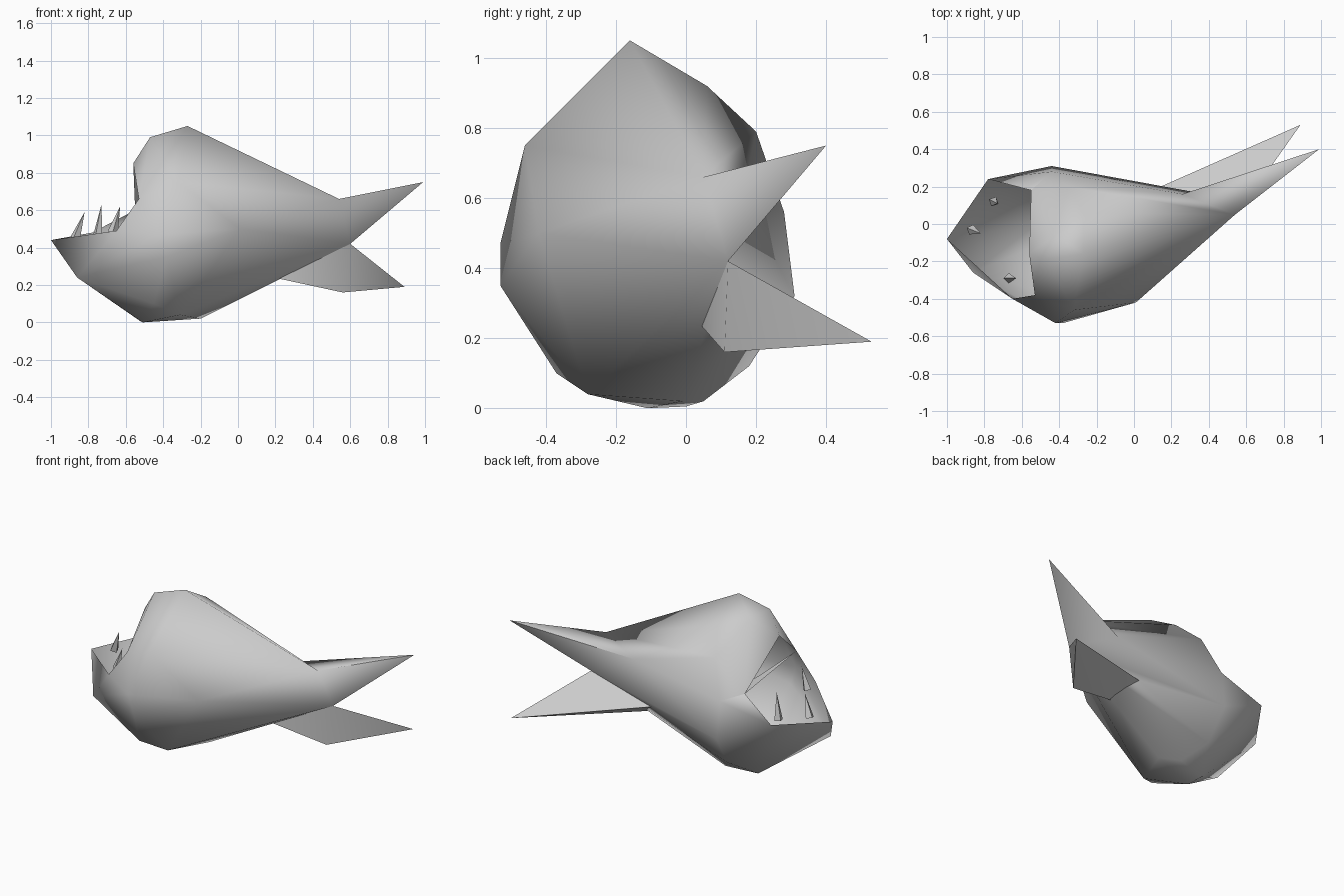
import bpy
import bmesh
import math
from mathutils import Vector

default_cube = bpy.data.objects.get("Cube")
if default_cube:
    bpy.data.objects.remove(default_cube, do_unlink=True)


def make_material(name, value):
    material = bpy.data.materials.new(name)
    material.use_nodes = True
    colour = (value, value, value, 1)
    material.diffuse_color = colour
    shader = material.node_tree.nodes.get("Principled BSDF")
    shader.inputs["Base Color"].default_value = colour
    shader.inputs["Roughness"].default_value = 0.8
    return material


grey_skin = make_material("Plain grey", 0.6)


def finish(name, bm, smooth_angle):
    """Turn a bmesh into a shaded object with the skin colour."""
    mesh = bpy.data.meshes.new(name)
    bm.to_mesh(mesh)
    bm.free()
    mesh.materials.append(grey_skin)
    part = bpy.data.objects.new(name, mesh)
    bpy.context.collection.objects.link(part)
    bpy.ops.object.select_all(action="DESELECT")
    part.select_set(True)
    bpy.context.view_layer.objects.active = part
    bpy.ops.object.shade_smooth_by_angle(angle=math.radians(smooth_angle))


def add_hull(target, corners, openings):
    """Stretch a skin over the corners, cut its openings, add it to target.

    Each opening is (rim points, direction it faces)."""
    bm = bmesh.new()
    for corner in corners:
        bm.verts.new(corner)
    bmesh.ops.convex_hull(bm, input=bm.verts)
    loose = [vert for vert in bm.verts if not vert.link_faces]
    bmesh.ops.delete(bm, geom=loose, context="VERTS")
    bmesh.ops.recalc_face_normals(bm, faces=bm.faces)
    for rim, direction in openings:
        rim = [Vector(point) for point in rim]
        facing = Vector(direction)
        cut = [face for face in bm.faces if face.normal.dot(facing) > 0.3 and all(
            any((vert.co - point).length < 0.001 for point in rim)
            for vert in face.verts)]
        bmesh.ops.delete(bm, geom=cut, context="FACES")
    piece = bpy.data.meshes.new("piece")
    bm.to_mesh(piece)
    bm.free()
    target.from_mesh(piece)
    bpy.data.meshes.remove(piece)


def tooth(name, base, tip, radius=0.028):
    """A slim four-sided spike leaning from its base to its tip."""
    base, tip = Vector(base), Vector(tip)
    axis = tip - base
    bm = bmesh.new()
    bmesh.ops.create_cone(bm, cap_ends=True, segments=4, radius1=radius,
                          radius2=0, depth=axis.length)
    turn = axis.to_track_quat("Z", "Y").to_matrix().to_4x4()
    bmesh.ops.transform(bm, matrix=turn, verts=bm.verts)
    bmesh.ops.translate(bm, vec=(base + tip) / 2, verts=bm.verts)
    finish(name, bm, 30)


# Mouth edge
lip_top = (-.56, -.16, .85)
lip_left = (-.55, .18, .6)
lip_right = (-.53, -.38, .66)
jaw_tip = (-1, -.08, .44)
jaw_left = (-.78, .24, .48)
jaw_right = (-.65, -.4, .49)
mouth = [jaw_tip, jaw_right, lip_right, lip_left, jaw_left]

# Ring where the jaw meets the body
neck = [
    (-.52, 0, .005), (-.51, -.11, 0), (-.45, -.37, .1),
    (-.38, -.53, .35), (-.42, -.53, .47), lip_right, lip_left,
    (-.44, .28, .56), (-.44, .31, .32), (-.42, .18, .12),
]

# Tail root
tail_top = (.54, .05, .66)
tail_notch = (.6, .12, .42)
tail_under = (.19, .04, .24)
tail_left_top = (.26, .16, .6)
tail_left_low = (.12, .19, .34)
upper_root = [tail_top, tail_notch, tail_left_top]
lower_root = [tail_under, tail_notch, tail_left_low]

skin = bmesh.new()

# Deep body, humped at the head, hollow behind the mouth
add_hull(skin, neck + [
    lip_top, tail_top, tail_notch, tail_under, tail_left_top, tail_left_low,
    (-.27, -.16, 1.05), (-.47, -.19, .99), (-.42, -.06, .96), (-.27, .06, .92),
    (-.32, -.46, .75), (-.35, .2, .79),
    (-.31, -.28, .04), (-.2, -.01, .02), (-.32, .05, .02), (.01, -.42, .5),
], [
    (neck + [lip_top], (-1, 0, 0)),
    (upper_root, (.5, .8, .3)),
    (lower_root, (.5, .8, -.3)),
])

# Jutting lower jaw, open at the mouth and at the neck
add_hull(skin, neck + [jaw_tip, jaw_right, jaw_left, (-.86, -.26, .24)], [
    (mouth, (-.3, 0, 1)),
    (neck, (1, 0, 0)),
])

# Two pointed tail lobes swept to one side
add_hull(skin, upper_root + [(.99, .4, .75)], [(upper_root, (-.5, -.8, -.3))])
add_hull(skin, lower_root + [(.56, .11, .16), (.89, .53, .19)],
         [(lower_root, (-.5, -.8, .3))])

bmesh.ops.remove_doubles(skin, verts=skin.verts, dist=0.001)
finish("fish_body", skin, 100)

# Sparse teeth standing inside the jaw
tooth("front_tooth", (-.87, -.03, .45), (-.82, -.05, .59))
tooth("left_tooth", (-.75, .12, .46), (-.73, .11, .63))
tooth("right_tooth", (-.67, -.29, .48), (-.63, -.29, .62))
